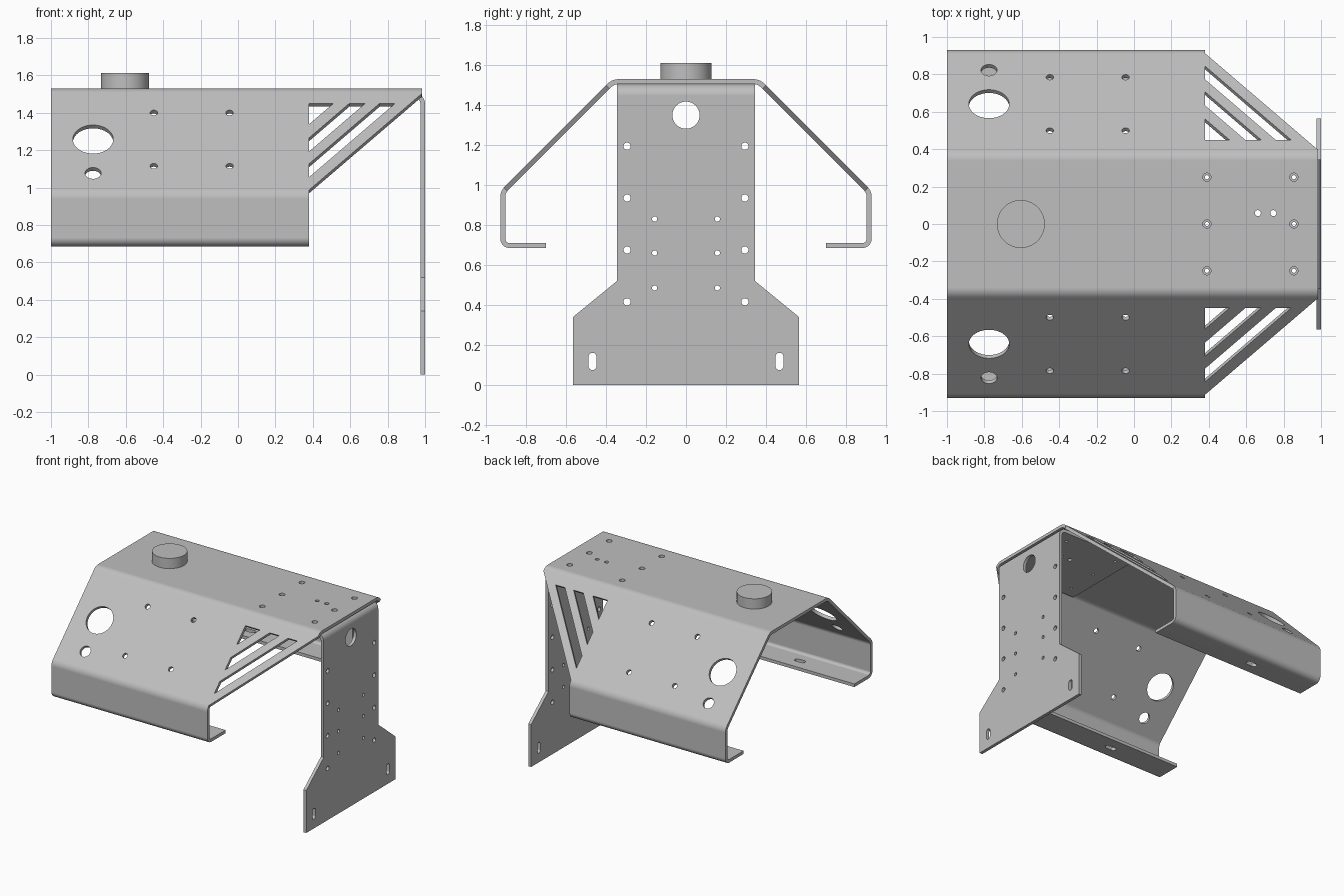
import bpy, bmesh, math
from mathutils import Vector, Matrix

cube = bpy.data.objects.get("Cube")
if cube:
    bpy.data.objects.remove(cube, do_unlink=True)

metal = bpy.data.materials.new("grey_metal")
metal.use_nodes = True
grey = (0.52, 0.52, 0.52, 1)
metal.diffuse_color = grey
metal.node_tree.nodes["Principled BSDF"].inputs["Base Color"].default_value = grey

THICK = 0.025
R2 = math.sqrt(0.5)


def frame(u, v, w, origin=(0, 0, 0)):
    m = Matrix((u, v, w)).transposed().to_4x4()
    m.translation = origin
    return m


X, Y, Z = (1, 0, 0), (0, 1, 0), (0, 0, 1)
ALONG_X = frame(Y, Z, X)
ALONG_Y = frame(X, Z, Y)
ALONG_Z = frame(X, Y, Z)


def slope_frame(side):
    # u runs along x, v runs down the slope from the top bend, w points outward
    return frame(X, (0, side * R2, -R2), (0, side * R2, R2), (0, side * 0.37, 1.53))


def prism(bm, pts, low, high, m):
    ends = [[bm.verts.new(m @ Vector((p[0], p[1], w))) for p in pts] for w in (low, high)]
    bm.faces.new(ends[0])
    bm.faces.new(ends[1])
    n = len(pts)
    for i in range(n):
        j = (i + 1) % n
        bm.faces.new((ends[0][i], ends[0][j], ends[1][j], ends[1][i]))


def disc(u, v, r, stretch_u=0, stretch_v=0, n=32):
    pts = []
    for i in range(n):
        a = (i + 0.5) * math.tau / n
        c, s = math.cos(a), math.sin(a)
        pts.append((u + r * c + math.copysign(stretch_u, c),
                    v + r * s + math.copysign(stretch_v, s)))
    return pts


def bent_strip(corners, radii, steps=8):
    # closed section of a sheet following a path with rounded bends
    pts = [Vector(c) for c in corners]
    line = [(pts[0], (pts[1] - pts[0]).normalized())]
    for a, b, c, r in zip(pts, pts[1:], pts[2:], radii):
        d1, d2 = (b - a).normalized(), (c - b).normalized()
        turn = math.atan2(d1.x * d2.y - d1.y * d2.x, d1.dot(d2))
        sign = math.copysign(r, turn)
        centre = b - d1 * r * math.tan(abs(turn) / 2) + Vector((-d1.y, d1.x)) * sign
        for k in range(steps + 1):
            d = Matrix.Rotation(turn * k / steps, 2) @ d1
            line.append((centre - Vector((-d.y, d.x)) * sign, d))
    line.append((pts[-1], (pts[-1] - pts[-2]).normalized()))
    half = THICK / 2
    left = [p + Vector((-d.y, d.x)) * half for p, d in line]
    right = [p - Vector((-d.y, d.x)) * half for p, d in line]
    return left + right[::-1]


def make_object(name, bm):
    bmesh.ops.recalc_face_normals(bm, faces=bm.faces)
    mesh = bpy.data.meshes.new(name)
    bm.to_mesh(mesh)
    bm.free()
    mesh.materials.append(metal)
    obj = bpy.data.objects.new(name, mesh)
    bpy.context.collection.objects.link(obj)
    return obj


def activate(obj):
    bpy.ops.object.select_all(action="DESELECT")
    obj.select_set(True)
    bpy.context.view_layer.objects.active = obj


def cut(obj, bm):
    cutter = make_object("cutter", bm)
    cutter.hide_render = True
    mod = obj.modifiers.new("cut", "BOOLEAN")
    mod.operation, mod.solver, mod.object = "DIFFERENCE", "EXACT", cutter
    activate(obj)
    bpy.ops.object.modifier_apply(modifier=mod.name)
    bpy.data.objects.remove(cutter, do_unlink=True)


def smooth(obj):
    activate(obj)
    bpy.ops.object.shade_smooth_by_angle(angle=math.radians(30))
    mod = obj.modifiers.new("even_normals", "WEIGHTED_NORMAL")
    mod.keep_sharp = True


# Bent cover: lips, walls, slopes and top from one folded sheet
half = [(0.70, 0.697), (0.9175, 0.697), (0.9175, 0.9645), (0.3645, 1.5175)]
path = half + [(-y, z) for y, z in reversed(half)]
bm = bmesh.new()
prism(bm, bent_strip(path, [0.035, 0.06, 0.06, 0.06, 0.06, 0.035]), -1, 0.985, ALONG_X)
cover = make_object("bent_cover", bm)

# Diagonal end trim of both sides
EDGE = 0.38           # where the side walls stop
RISE = 0.857          # steepness of the diagonal ribs, seen from above


def down(y):
    return (y - 0.37) / R2


trim = bmesh.new()
for side in (1, -1):
    prism(trim, [(EDGE, 1.4), (EDGE, down(0.913)), (0.98, down(0.40)),
                 (1.1, down(0.40)), (1.1, 1.4)], -0.5, 0.1, slope_frame(side))
cut(cover, trim)

# Slots between the diagonal ribs and holes in the slopes
holes = bmesh.new()
TOP = 0.45
for side in (1, -1):
    m = slope_frame(side)

    def on_slope(pts):
        prism(holes, pts, -0.06, 0.04, m)

    on_slope([(EDGE, down(TOP)), (0.51, down(TOP)),
              (EDGE, down(TOP + (0.51 - EDGE) * RISE))])
    for inner, outer in ((0.595, 0.68), (0.757, 0.84)):
        on_slope([(inner, down(TOP)), (outer, down(TOP)),
                  (EDGE, down(TOP + (outer - EDGE) * RISE)),
                  (EDGE, down(TOP + (inner - EDGE) * RISE))])
    on_slope(disc(-0.775, down(0.642), 0.108, n=48))
    on_slope(disc(-0.775, down(0.823), 0.043))
    for x in (-0.45, -0.045):
        for y in (0.50, 0.785):
            on_slope(disc(x, down(y), 0.02, n=20))
    # Oblong lip hole
    prism(holes, disc(-0.45, side * 0.80, 0.02, stretch_u=0.025), 0.65, 0.75, ALONG_Z)

# Screw holes in the top
SCREWS = [(x, y) for x in (0.39, 0.855) for y in (-0.25, 0, 0.25)]
PINS = [(0.662, 0.058), (0.745, 0.058)]
for x, y in SCREWS:
    prism(holes, disc(x, y, 0.022, n=20), 1.48, 1.56, ALONG_Z)
for x, y in PINS:
    prism(holes, disc(x, y, 0.016, n=20), 1.48, 1.56, ALONG_Z)
cut(cover, holes)
smooth(cover)

# End bracket: flange under the top folded down into the standing plate
bm = bmesh.new()
prism(bm, bent_strip([(0.29, 1.4925), (0.9875, 1.4925), (0.9875, 0)], [0.045]),
      -0.565, 0.565, ALONG_Y)
bracket = make_object("end_bracket", bm)

# Narrow neck above the wide foot
trim = bmesh.new()
for s in (1, -1):
    prism(trim, [(s * 0.345, 1.6), (s * 0.345, 0.52), (s * 0.565, 0.34),
                 (s * 0.7, 0.231), (s * 0.7, 1.6)], 0.1, 1.2, ALONG_X)
cut(bracket, trim)

# Plate and flange holes
holes = bmesh.new()


def on_plate(pts):
    prism(holes, pts, 0.94, 1.05, ALONG_X)


on_plate(disc(0, 1.35, 0.068, n=48))
for s in (1, -1):
    for z in (0.415, 0.675, 0.935, 1.195):
        on_plate(disc(s * 0.295, z, 0.018, n=20))
    for z in (0.485, 0.66, 0.83):
        on_plate(disc(s * 0.157, z, 0.013, n=20))
    on_plate(disc(s * 0.468, 0.117, 0.02, stretch_v=0.023))
for x, y in SCREWS:
    prism(holes, disc(x, y, 0.011, n=20), 1.45, 1.53, ALONG_Z)
for x, y in PINS:
    prism(holes, disc(x, y, 0.016, n=20), 1.45, 1.53, ALONG_Z)
cut(bracket, holes)
smooth(bracket)

# Round cap on the top
bm = bmesh.new()
prism(bm, disc(-0.605, 0, 0.128, n=64), 1.53, 1.612, ALONG_Z)
rims = [e for e in bm.edges if abs(e.verts[0].co.z - e.verts[1].co.z) < 0.01]
bmesh.ops.bevel(bm, geom=rims, offset=0.016, segments=4, profile=0.5, affect="EDGES")
smooth(make_object("round_cap", bm))
